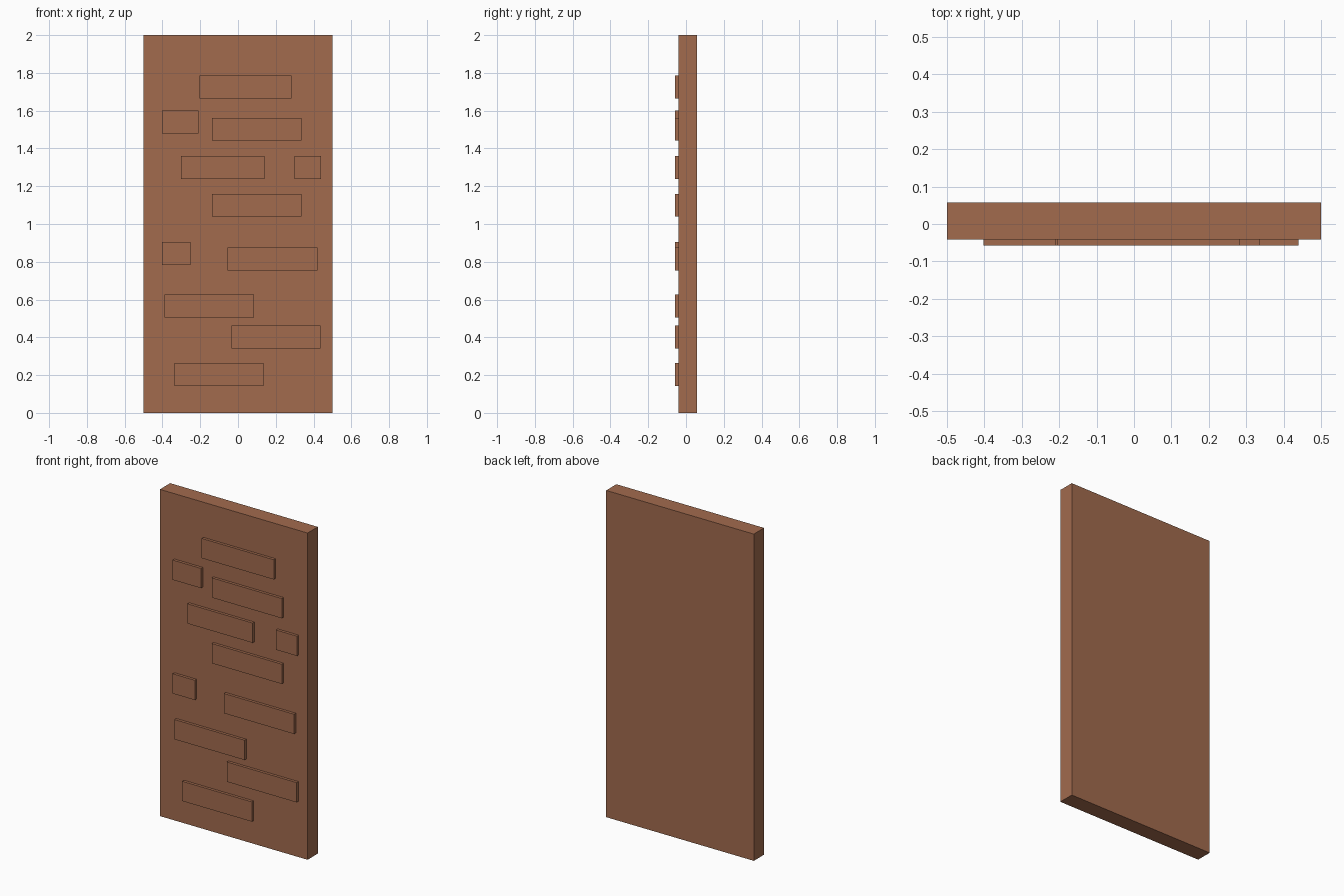
import bpy

if "Cube" in bpy.data.objects:
    bpy.data.objects.remove(bpy.data.objects["Cube"])

# One brick-brown material for the whole panel
brown = bpy.data.materials.new("brick brown")
brown.diffuse_color = (0.36, 0.147, 0.076, 1)
brown.use_nodes = True
brown.node_tree.nodes["Principled BSDF"].inputs["Base Color"].default_value = brown.diffuse_color


def box(name, x0, x1, y0, y1, z0, z1):
    bpy.ops.mesh.primitive_cube_add(
        size=1, location=((x0 + x1) / 2, (y0 + y1) / 2, (z0 + z1) / 2))
    ob = bpy.context.object
    ob.name = name
    ob.scale = (x1 - x0, y1 - y0, z1 - z0)
    bpy.ops.object.transform_apply(location=False, rotation=False, scale=True)
    ob.data.materials.append(brown)
    return ob


FRONT, FACE, BACK = -0.058, -0.041, 0.058

# Wall slab
box("wall_slab", -0.5, 0.5, FACE, BACK, 0, 2)

# Raised bricks on the front: left, right, bottom (all the same height)
BRICK_HEIGHT = 0.121
bricks = [
    (-0.205, 0.283, 1.664),
    (-0.402, -0.210, 1.479),
    (-0.137, 0.337, 1.441),
    (-0.302, 0.140, 1.238),
    (0.298, 0.440, 1.238),
    (-0.137, 0.337, 1.039),
    (-0.402, -0.252, 0.783),
    (-0.055, 0.420, 0.755),
    (-0.390, 0.085, 0.506),
    (-0.035, 0.437, 0.341),
    (-0.337, 0.135, 0.142),
]
for i, (x0, x1, z0) in enumerate(bricks):
    box(f"brick_{i + 1}", x0, x1, FRONT, FACE + 0.003, z0, z0 + BRICK_HEIGHT)
